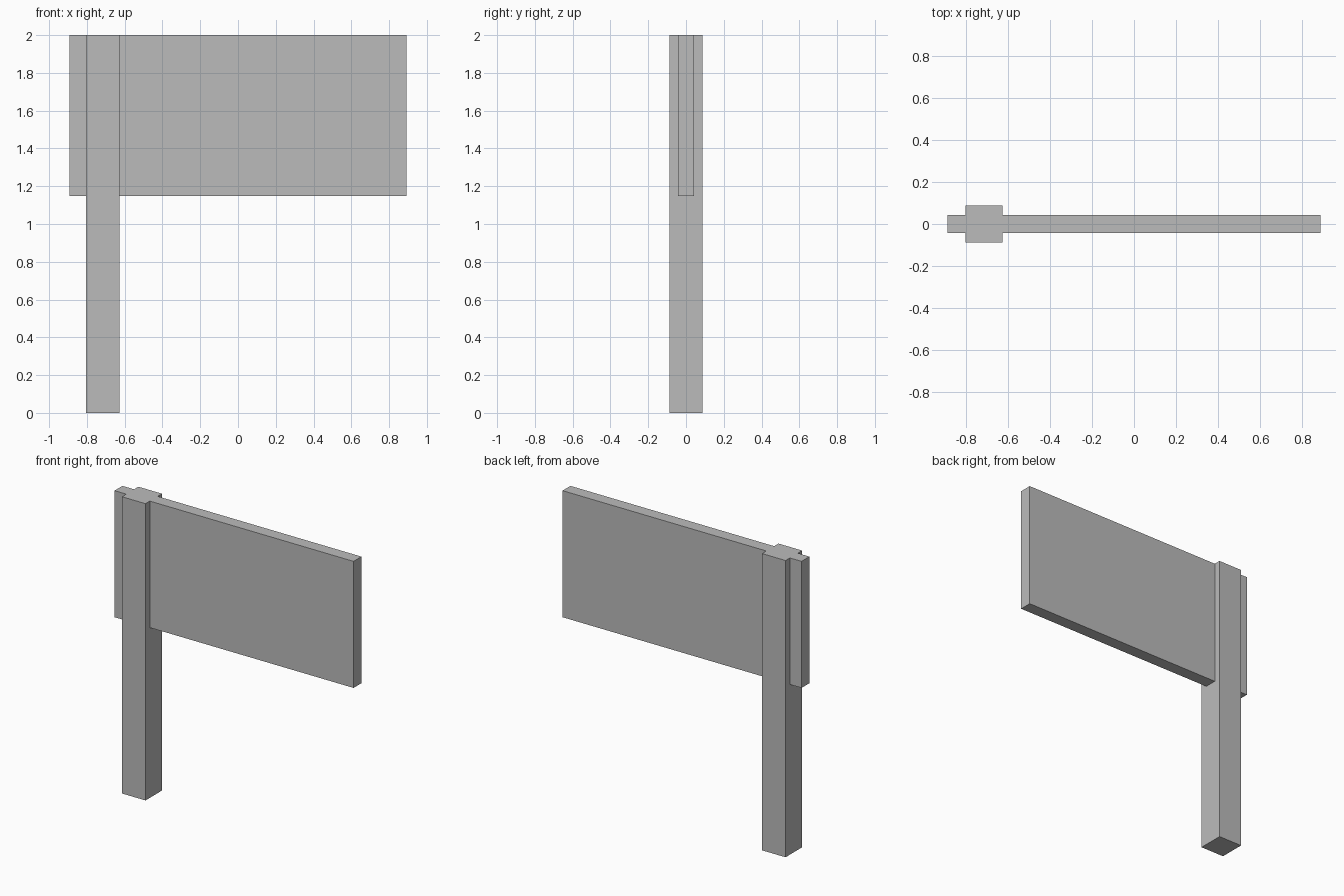
import bpy

cube = bpy.data.objects.get("Cube")
if cube:
    bpy.data.objects.remove(cube, do_unlink=True)

# Single plain grey
grey = bpy.data.materials.new("plain_grey")
grey.use_nodes = True
colour = (0.5, 0.5, 0.5, 1)
grey.diffuse_color = colour
grey.node_tree.nodes["Principled BSDF"].inputs["Base Color"].default_value = colour


def box(name, low, high):
    """Flat-sided box between two opposite corners."""
    centre = [(a + b) / 2 for a, b in zip(low, high)]
    bpy.ops.mesh.primitive_cube_add(size=1, location=centre)
    obj = bpy.context.object
    obj.name = name
    obj.scale = [b - a for a, b in zip(low, high)]
    bpy.ops.object.transform_apply(location=False, rotation=False, scale=True)
    obj.data.materials.append(grey)
    return obj


TOP = 2.0
POST_HALF = 0.088
PANEL_HALF = 0.042

# Square post, full height
box("post", (-0.804, -POST_HALF, 0), (-0.628, POST_HALF, TOP))

# Sign board in two lengths, butting against the post sides
box("sign_panel", (-0.628, -PANEL_HALF, 1.147), (0.891, PANEL_HALF, TOP))
box("sign_panel_end", (-0.891, -PANEL_HALF, 1.147), (-0.804, PANEL_HALF, TOP))
